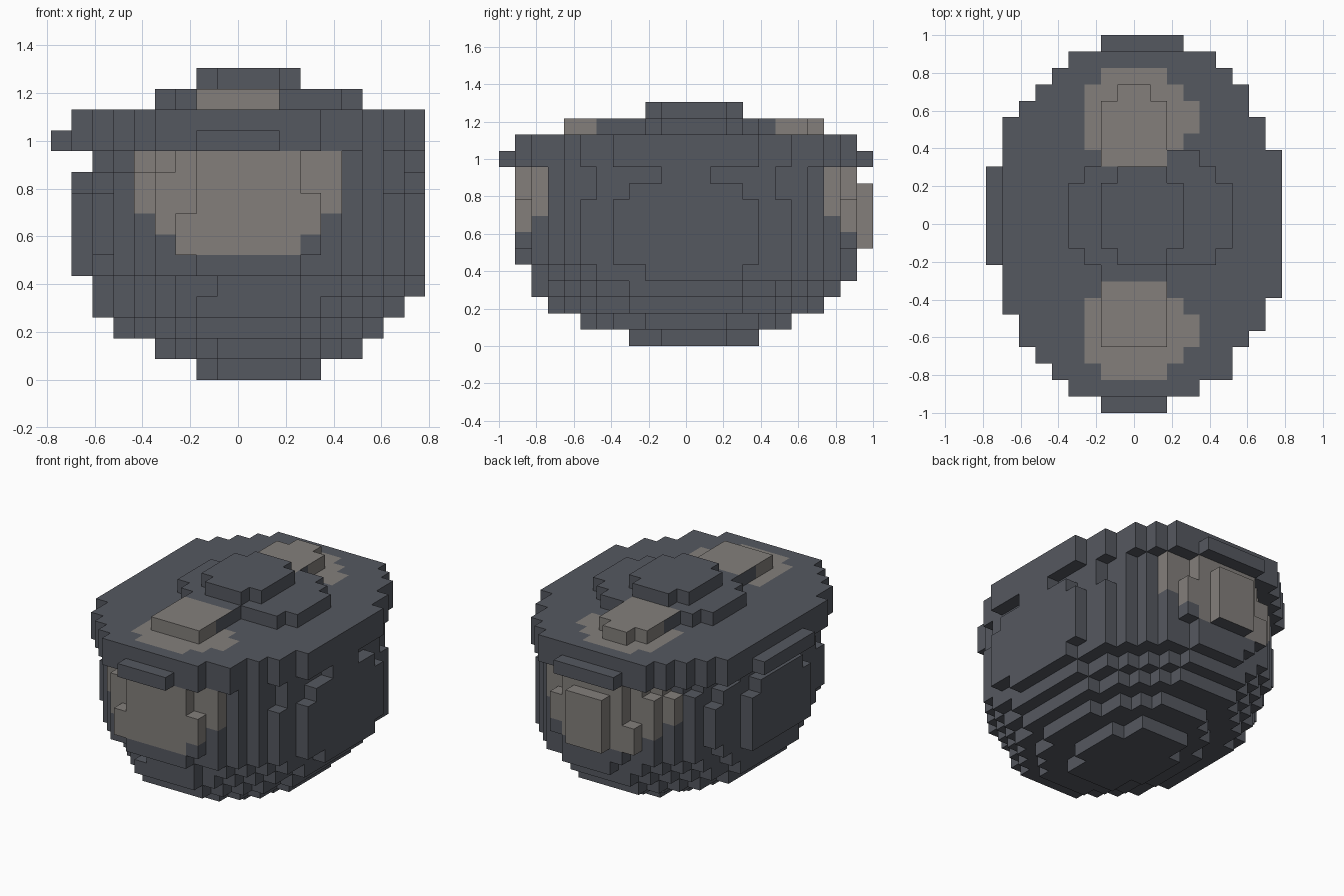
import bpy, bmesh, math
from mathutils import Vector

old = bpy.data.objects.get("Cube")
if old:
    bpy.data.objects.remove(old)

CELL = 2 / 23
NX, NY = 18, 23


def material(name, rgb):
    mat = bpy.data.materials.new(name)
    mat.use_nodes = True
    mat.diffuse_color = (*rgb, 1)
    mat.node_tree.nodes["Principled BSDF"].inputs["Base Color"].default_value = (*rgb, 1)
    return mat


MATS = [material("slate grey", (0.091, 0.098, 0.117)),
        material("warm grey", (0.227, 0.212, 0.198))]


def inside(x, y, cx, cy, rx, ry):
    return ((x - cx) / rx) ** 2 + ((y - cy) / ry) ** 2 <= 1


def disc(layer, cx, cy, rx, ry, x0=0, x1=NX, y0=0, y1=NY):
    """One layer of blocks with a stepped oval outline, in grid cells."""
    return {(i, j, layer) for i in range(x0, x1) for j in range(y0, y1)
            if inside(i + .5, j + .5, cx, cy, rx, ry)}


def box(x0, x1, y0, y1, z0, z1):
    return {(i, j, k) for i in range(x0, x1) for j in range(y0, y1) for k in range(z0, z1)}


# Bowl: one oval per layer, from the foot up to the neck
bowl = set()
for k, oval in enumerate([
        (10, 12, 3.1, 4.1), (10, 11.5, 4.95, 6.5), (9.5, 11.5, 6.5, 8.5),
        (9.5, 11.5, 7.4, 9.4), (9.9, 12, 8, 9.9), (9.6, 11.5, 8.6, 10.6),
        (9.6, 11.5, 8.65, 10.75), (9.6, 11.5, 8.65, 10.75),
        (9.6, 11.5, 8.6, 10.7), (9.6, 11.5, 8.35, 10.6), (9.8, 11.5, 7.8, 10.5)]):
    bowl |= disc(k, *oval)

# Small block standing out at the back
back_block = box(8, 11, 22, 23, 6, 10)

# Lid: wide rim, then a raised centre with a tab to the front and back
RIM = (9.15, 11.6, 8.95, 11.4)
lid = disc(11, *RIM) | disc(12, *RIM, x0=1, y0=1, y1=22)
lid |= disc(13, 9.9, 12, 5.3, 4.1, x0=5, x1=15, y0=9)
lid |= box(7, 11, 4, 19, 13, 14) | box(8, 10, 19, 20, 13, 14)
knob = disc(14, 9.5, 12, 2.85, 3.3)

SOLID = bowl | back_block | lid | knob


def patch(cell, normal):
    """Material index: pale patches at the front and back, on lid and bowl."""
    i, j, k = cell
    x, y = i + .5, j + .5
    if k in (12, 13):
        if normal.z > 0:
            return int(any(inside(x, y, 9.3, cy, 3.4, 3.2) for cy in (5, 18)))
        return int(k == 13 and normal.z == 0 and (y < 6 or y > 17))
    if 6 <= k <= 10 and normal.z >= 0:
        if j < 5 or j > 18:
            return int(inside(x, k + .5, 9, 9.6, 4.8, 3.7))
    return 0


def build(name, cells):
    """Skin the blocks, keeping only the outer faces."""
    bm = bmesh.new()
    for cell in sorted(cells):
        mid = Vector(cell) + Vector((.5, .5, .5))
        for axis in range(3):
            for sign in (-1, 1):
                n = Vector((0, 0, 0))
                n[axis] = sign
                if tuple(int(c + d) for c, d in zip(cell, n)) in SOLID:
                    continue
                u = Vector((0, 0, 0))
                u[(axis + 1) % 3] = .5
                v = n.cross(u)
                c = mid + n * .5
                corners = [c + u + v, c - u + v, c - u - v, c + u - v]
                face = bm.faces.new([bm.verts.new(
                    (p - Vector((NX / 2, NY / 2, 0))) * CELL) for p in corners])
                face.material_index = patch(cell, n)
    bmesh.ops.remove_doubles(bm, verts=bm.verts, dist=CELL / 50)
    bmesh.ops.dissolve_limit(bm, angle_limit=math.radians(1), verts=bm.verts,
                             edges=bm.edges, delimit={'MATERIAL'})
    mesh = bpy.data.meshes.new(name)
    bm.to_mesh(mesh)
    bm.free()
    for mat in MATS:
        mesh.materials.append(mat)
    obj = bpy.data.objects.new(name, mesh)
    bpy.context.scene.collection.objects.link(obj)


for part, cells in (("bowl", bowl), ("back_block", back_block), ("lid", lid), ("knob", knob)):
    build(part, cells)
